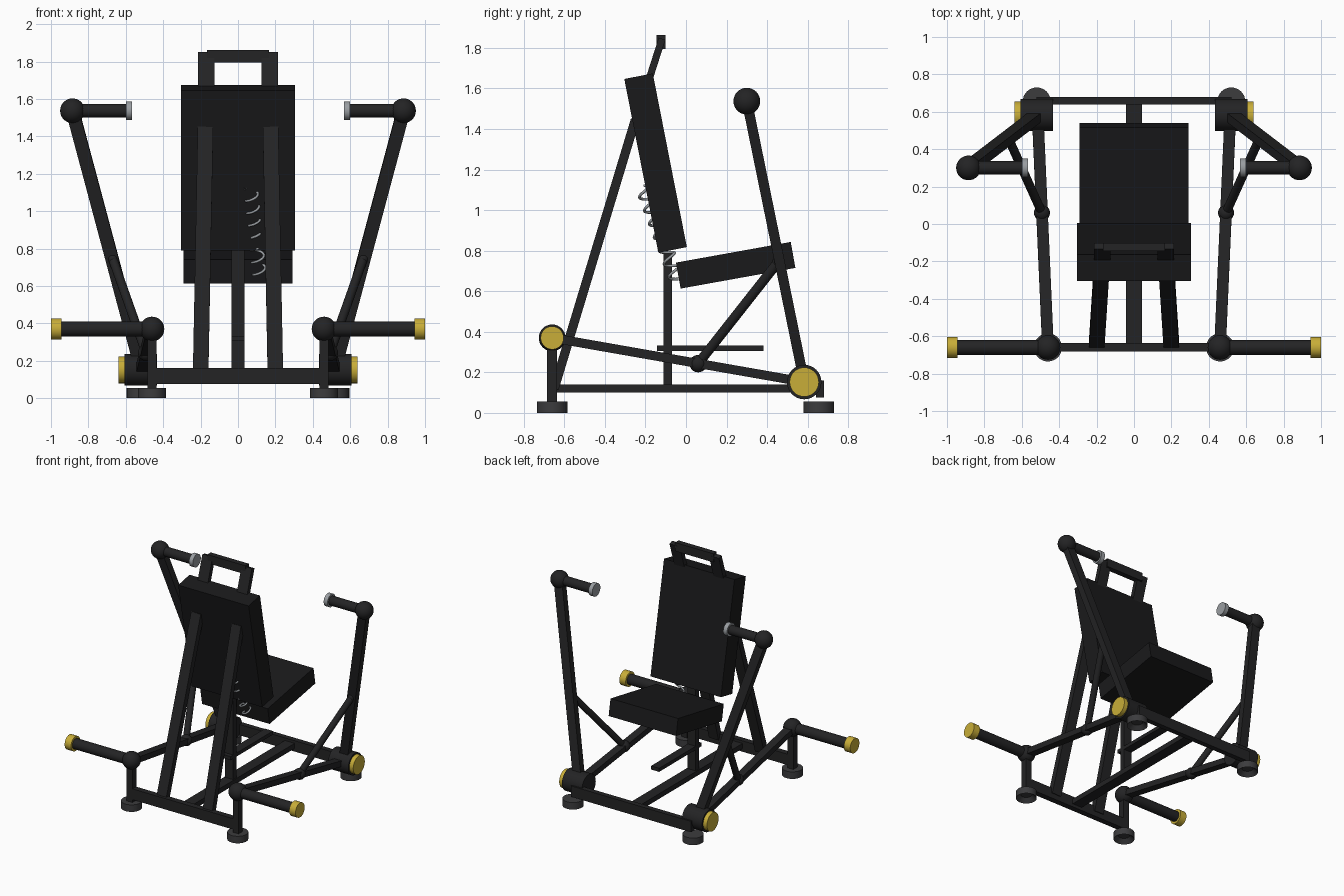
import bpy, bmesh, math
from mathutils import Vector, Matrix

if "Cube" in bpy.data.objects:
    bpy.data.objects.remove(bpy.data.objects["Cube"])


def mat(name, r, g, b):
    m = bpy.data.materials.new(name)
    m.diffuse_color = (r, g, b, 1)
    m.use_nodes = True
    m.node_tree.nodes["Principled BSDF"].inputs["Base Color"].default_value = m.diffuse_color
    return m


FRAME = mat("frame_black", 0.017, 0.017, 0.018)
PAD = mat("pad_black", 0.010, 0.010, 0.011)
RUBBER = mat("foot_grey", 0.045, 0.045, 0.048)
YELLOW = mat("cap_yellow", 0.58, 0.42, 0.04)
STEEL = mat("steel", 0.32, 0.34, 0.36)


def finish(name, bm, material, smooth=False):
    bmesh.ops.recalc_face_normals(bm, faces=bm.faces)
    me = bpy.data.meshes.new(name)
    bm.to_mesh(me)
    bm.free()
    ob = bpy.data.objects.new(name, me)
    bpy.context.collection.objects.link(ob)
    me.materials.append(material)
    if smooth:
        bpy.ops.object.select_all(action='DESELECT')
        ob.select_set(True)
        bpy.context.view_layer.objects.active = ob
        bpy.ops.object.shade_smooth_by_angle(angle=math.radians(40))
    return ob


def box(name, size, loc, tilt=0.0, material=FRAME):
    bm = bmesh.new()
    M = Matrix.Translation(loc) @ Matrix.Rotation(tilt, 4, 'X') @ Matrix.Diagonal((*size, 1))
    bmesh.ops.create_cube(bm, size=1, matrix=M)
    return finish(name, bm, material)


def beam(name, a, b, width, depth, material=FRAME):
    """Rectangular bar from a to b; width runs as near to x as possible."""
    a, b = Vector(a), Vector(b)
    z = (b - a).normalized()
    y = z.cross(Vector((1, 0, 0))).normalized()
    x = y.cross(z)
    R = Matrix((x, y, z)).transposed().to_4x4()
    bm = bmesh.new()
    M = Matrix.Translation((a + b) / 2) @ R @ Matrix.Diagonal((width, depth, (b - a).length, 1))
    bmesh.ops.create_cube(bm, size=1, matrix=M)
    return finish(name, bm, material)


def rod(name, a, b, r, material=FRAME, segs=32):
    a, b = Vector(a), Vector(b)
    R = (b - a).to_track_quat('Z', 'Y').to_matrix().to_4x4()
    bm = bmesh.new()
    bmesh.ops.create_cone(bm, cap_ends=True, segments=segs, radius1=r, radius2=r,
                          depth=(b - a).length, matrix=Matrix.Translation((a + b) / 2) @ R)
    return finish(name, bm, material, True)


def ball(name, c, r):
    bm = bmesh.new()
    bmesh.ops.create_uvsphere(bm, u_segments=32, v_segments=16, radius=r,
                              matrix=Matrix.Translation(c))
    return finish(name, bm, FRAME, True)


def foot(name, x, y):
    bm = bmesh.new()
    bmesh.ops.create_cone(bm, cap_ends=True, segments=32, radius1=0.075, radius2=0.075,
                          depth=0.055, matrix=Matrix.Translation((x, y, 0.0275)))
    # hollow underside
    low = [f for f in bm.faces if f.normal.z < -0.9]
    bmesh.ops.inset_region(bm, faces=low, thickness=0.035)
    bmesh.ops.translate(bm, verts=low[0].verts, vec=(0, 0, 0.03))
    return finish(name, bm, RUBBER, True)


# base frame
box("rear_crossbar", (0.92, 0.045, 0.085), (0, -0.66, 0.118))
box("front_crossbar", (1.04, 0.04, 0.085), (0, 0.66, 0.118))
box("centre_beam", (0.085, 1.32, 0.04), (0, 0, 0.12))
box("centre_post", (0.07, 0.04, 0.68), (0, -0.09, 0.455))
box("foot_bar", (0.07, 0.525, 0.028), (0, 0.12, 0.319))

# padded seat and back
box("seat", (0.585, 0.575, 0.13), (0, 0.245, 0.728), math.radians(10.2), PAD)
box("backrest", (0.61, 0.143, 0.873), (0, -0.15, 1.232), math.radians(11.1), PAD)
box("head_crossbar", (0.33, 0.043, 0.067), (0, -0.123, 1.829))

for s, side in ((-1, "left"), (1, "right")):
    # back support and grab handle
    beam(f"back_support_{side}", (s * 0.2, -0.65, 0.12), (s * 0.174, -0.25, 1.445), 0.083, 0.045)
    beam(f"head_upright_{side}", (s * 0.17, -0.19, 1.62), (s * 0.17, -0.118, 1.845), 0.088, 0.035)

    # feet and rear post
    foot(f"rear_foot_{side}", s * 0.46, -0.66)
    foot(f"front_foot_{side}", s * 0.52, 0.655)
    rear = (s * 0.46, -0.66, 0.37)
    box(f"rear_post_{side}", (0.05, 0.05, 0.315), (s * 0.46, -0.66, 0.2075))
    ball(f"rear_joint_{side}", rear, 0.066)

    # weight peg
    rod(f"weight_peg_{side}", rear, (s * 0.947, -0.66, 0.37), 0.04)
    rod(f"peg_cap_{side}", (s * 0.945, -0.66, 0.37), (s, -0.66, 0.37), 0.057, YELLOW)

    # pivot hub
    rod(f"hub_{side}", (s * 0.433, 0.583, 0.152), (s * 0.607, 0.583, 0.152), 0.085)
    rod(f"hub_cap_{side}", (s * 0.605, 0.583, 0.152), (s * 0.64, 0.583, 0.152), 0.072, YELLOW)

    # lever arm, press arm and brace
    top = (s * 0.885, 0.3, 1.537)
    beam(f"lever_arm_{side}", rear, (s * 0.515, 0.583, 0.152), 0.062, 0.045)
    beam(f"press_arm_{side}", (s * 0.515, 0.583, 0.152), top, 0.07, 0.05)
    low, high = (s * 0.492, 0.06, 0.243), (s * 0.67, 0.455, 0.745)
    rod(f"brace_{side}", low, high, 0.024)
    ball(f"brace_lower_joint_{side}", low, 0.043)
    ball(f"brace_upper_joint_{side}", high, 0.03)

    # hand grip
    ball(f"press_joint_{side}", top, 0.066)
    rod(f"hand_grip_{side}", top, (s * 0.6, 0.3, 1.537), 0.036)
    rod(f"grip_cap_{side}", (s * 0.6, 0.3, 1.537), (s * 0.567, 0.3, 1.537), 0.05, STEEL)

# coil spring behind the backrest
a, b = Vector((0.07, -0.215, 1.12)), Vector((0.115, -0.045, 0.66))
R = (b - a).to_track_quat('Z', 'Y').to_matrix()
turns, n = 7, 112
cu = bpy.data.curves.new("spring", 'CURVE')
cu.dimensions = '3D'
cu.bevel_depth = 0.007
cu.bevel_resolution = 2
sp = cu.splines.new('POLY')
sp.points.add(n)
for i in range(n + 1):
    t = i / n
    ang = 2 * math.pi * turns * t
    p = a.lerp(b, t) + R @ Vector((0.034 * math.cos(ang), 0.034 * math.sin(ang), 0))
    sp.points[i].co = (*p, 1)
spring = bpy.data.objects.new("spring", cu)
cu.materials.append(STEEL)
bpy.context.collection.objects.link(spring)
